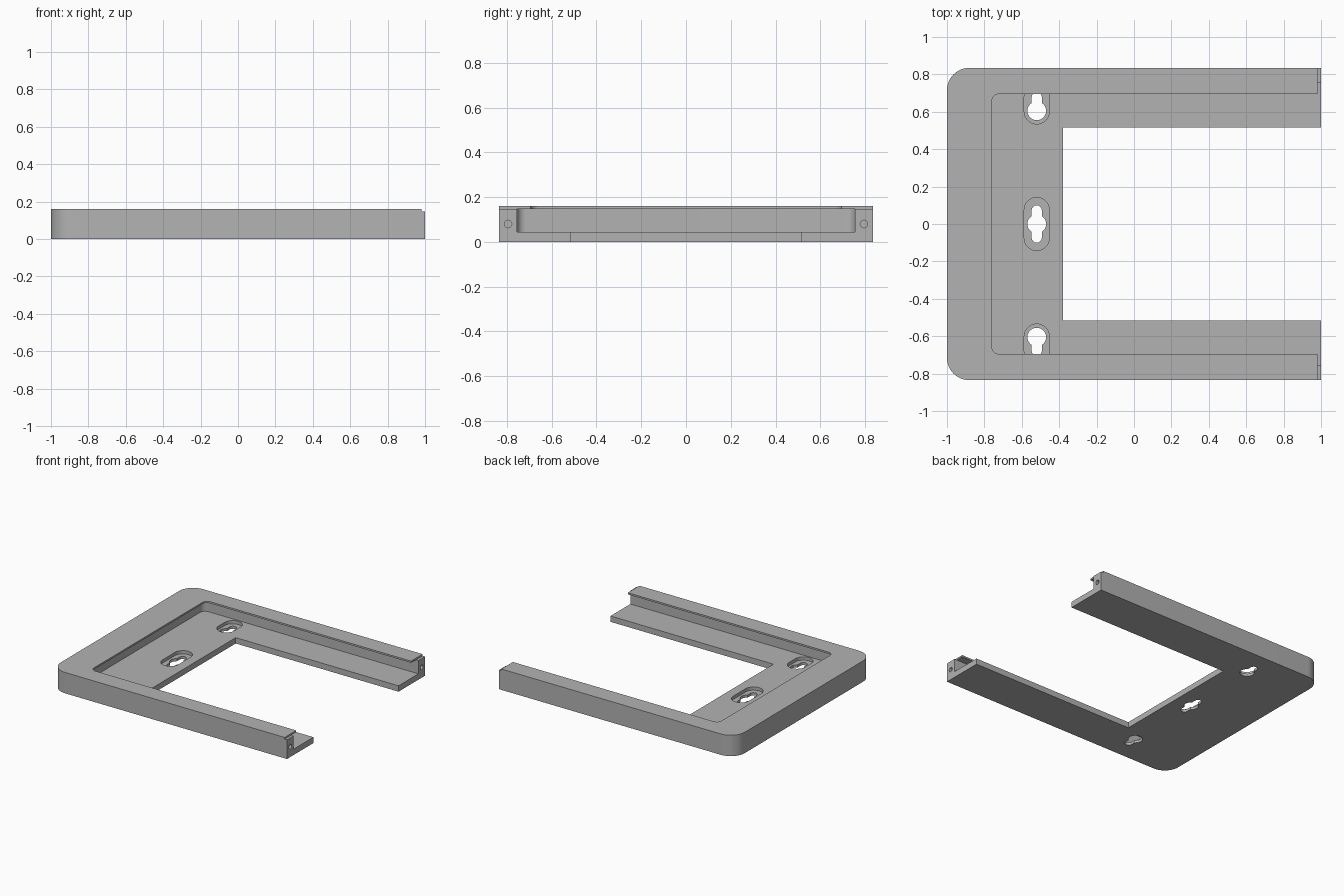
import bpy, bmesh, math
from mathutils import Matrix, Vector

cube = bpy.data.objects.get("Cube")
if cube:
    bpy.data.objects.remove(cube, do_unlink=True)

grey = bpy.data.materials.new("plain_grey")
grey.use_nodes = True
colour = (0.45, 0.45, 0.45, 1)
grey.diffuse_color = colour
grey.node_tree.nodes["Principled BSDF"].inputs["Base Color"].default_value = colour


def slab(name, x0, x1, y0, y1, z0, z1, left_r=0, right_r=0, steps=10):
    """Upright prism with rounded corners on its -x and +x ends."""
    corners = [(x1, y1, -1, -1, right_r), (x0, y1, 1, -1, left_r),
               (x0, y0, 1, 1, left_r), (x1, y0, -1, 1, right_r)]
    points = []
    for i, (x, y, sx, sy, r) in enumerate(corners):
        for k in range(steps + 1 if r else 1):
            a = math.pi / 2 * (i + k / steps)
            px = x + sx * r + r * math.cos(a)
            py = y + sy * r + r * math.sin(a)
            points.append((px, py, z0) if r else (x, y, z0))
    bm = bmesh.new()
    face = bm.faces.new([bm.verts.new(p) for p in points])
    top = bmesh.ops.extrude_face_region(bm, geom=[face])["geom"]
    verts = [v for v in top if isinstance(v, bmesh.types.BMVert)]
    bmesh.ops.translate(bm, verts=verts, vec=Vector((0, 0, z1 - z0)))
    bmesh.ops.remove_doubles(bm, verts=bm.verts[:], dist=1e-5)
    bmesh.ops.recalc_face_normals(bm, faces=bm.faces[:])
    return finish(name, bm)


def finish(name, bm):
    mesh = bpy.data.meshes.new(name)
    bm.to_mesh(mesh)
    bm.free()
    mesh.materials.append(grey)
    obj = bpy.data.objects.new(name, mesh)
    bpy.context.collection.objects.link(obj)
    return obj


def pill(name, x, y0, y1, r, z0, z1):
    return slab(name, x - r, x + r, y0, y1, z0, z1, r * 0.999, r * 0.999)


def screw_hole(y):
    bm = bmesh.new()
    place = Matrix.Translation((1, y, 0.08)) @ Matrix.Rotation(math.pi / 2, 4, "Y")
    bmesh.ops.create_cone(bm, cap_ends=True, segments=24, radius1=0.017,
                          radius2=0.017, depth=0.2, matrix=place)
    return finish("screw_hole_cutter", bm)


# U-shaped frame body, rounded at the closed end
H, LIP, FLOOR = 0.16, 0.147, 0.045
frame = slab("mounting_frame", -1, 1, -0.835, 0.835, 0, H, left_r=0.12)

cutters = [
    # channel under the lip, opening inside the lip
    slab("channel_cutter", -0.82, 1.2, -0.755, 0.755, FLOOR, LIP, left_r=0.04),
    slab("lip_opening_cutter", -0.76, 1.2, -0.695, 0.695, 0.1, 0.3, left_r=0.04),
    # lowered step at the open ends, large floor cutout
    slab("end_step_cutter", 0.98, 1.2, -1, 1, LIP, 0.3),
    slab("floor_cutout_cutter", -0.38, 1.2, -0.515, 0.515, -0.1, 0.1),
]

# Keyhole slots in shallow recesses: double-ended in the middle, mirrored at the sides
KX, DEEP = -0.52, 0.02
cutters += [
    pill("middle_recess_cutter", KX, -0.142, 0.142, 0.067, DEEP, 0.1),
    pill("middle_slot_cutter", KX, -0.1, 0.1, 0.027, -0.1, 0.1),
    pill("middle_hole_cutter", KX, -0.05, 0.05, 0.05, -0.1, 0.1),
]
for s in (-1, 1):
    def side(name, a, b, r, z0):
        return pill(name, KX, min(s * a, s * b), max(s * a, s * b), r, z0, 0.1)
    cutters += [
        side("side_recess_cutter", 0.535, 0.745, 0.067, DEEP),
        side("side_slot_cutter", 0.6, 0.705, 0.027, -0.1),
        side("side_hole_cutter", 0.555, 0.655, 0.05, -0.1),
        screw_hole(s * 0.795),
    ]

# Carve the frame
for cutter in cutters:
    cutter.hide_render = True
    mod = frame.modifiers.new(cutter.name, "BOOLEAN")
    mod.operation = "DIFFERENCE"
    mod.solver = "EXACT"
    mod.object = cutter

graph = bpy.context.evaluated_depsgraph_get()
carved = bpy.data.meshes.new_from_object(frame.evaluated_get(graph))
frame.modifiers.clear()
frame.data = carved
for cutter in cutters:
    bpy.data.objects.remove(cutter, do_unlink=True)

# Smooth the rounded corners, keep the edges crisp
bpy.ops.object.select_all(action="DESELECT")
frame.select_set(True)
bpy.context.view_layer.objects.active = frame
bpy.ops.object.shade_smooth_by_angle(angle=math.radians(30))
